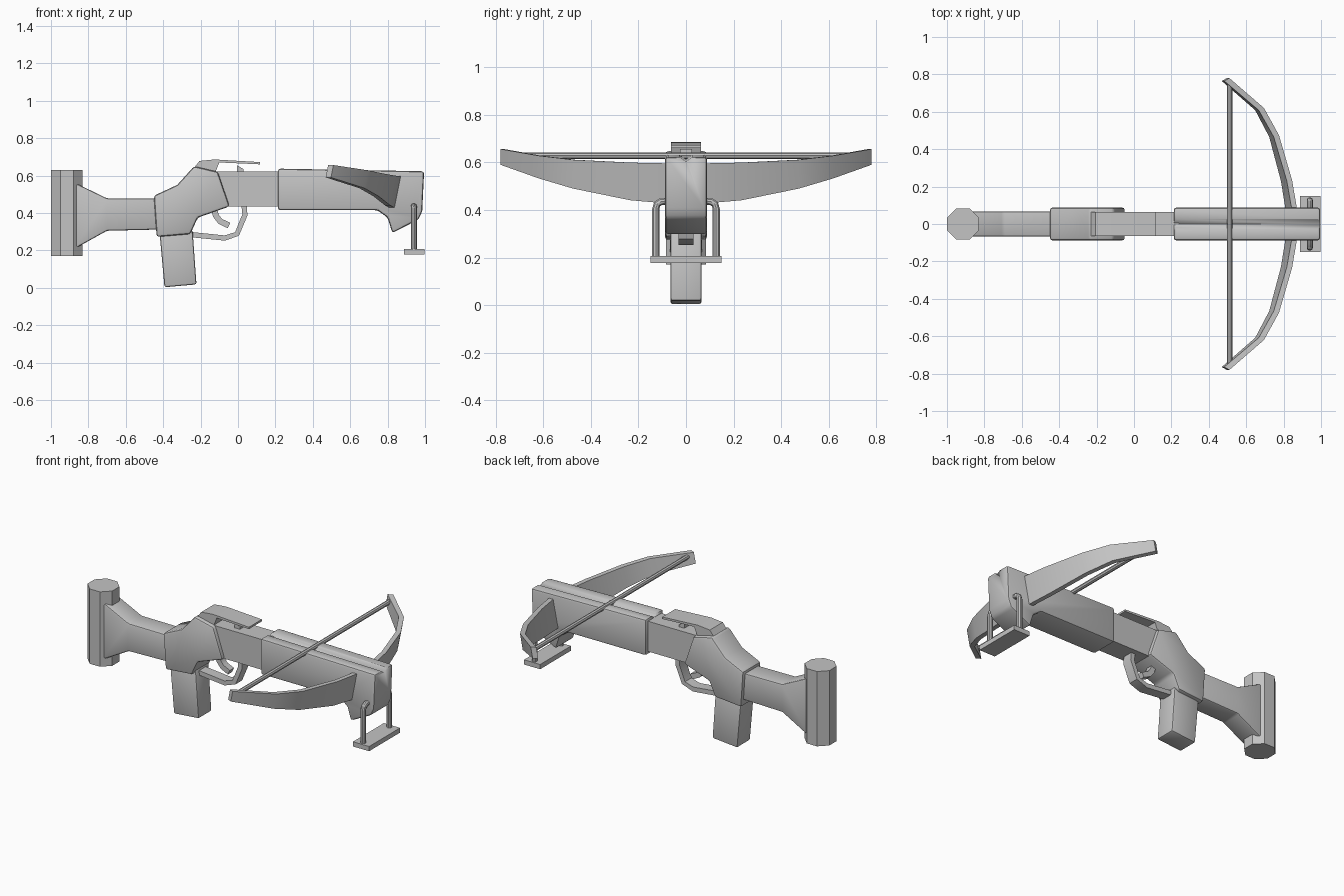
import bpy, bmesh, math
from mathutils import Vector

if "Cube" in bpy.data.objects:
    bpy.data.objects.remove(bpy.data.objects["Cube"], do_unlink=True)

GREY = (0.55, 0.55, 0.55, 1)
grey = bpy.data.materials.new("plain grey")
grey.use_nodes = True
grey.diffuse_color = GREY
grey.node_tree.nodes["Principled BSDF"].inputs["Base Color"].default_value = GREY


def finish(ob, bevel=0, segments=2):
    """Apply colour, optional rounded edges and smooth shading."""
    ob.data.materials.append(grey)
    bpy.ops.object.select_all(action="DESELECT")
    ob.select_set(True)
    bpy.context.view_layer.objects.active = ob
    if bevel:
        mod = ob.modifiers.new("rounded edges", "BEVEL")
        mod.width, mod.segments = bevel, segments
        mod.limit_method, mod.angle_limit = "ANGLE", math.radians(25)
        bpy.ops.object.modifier_apply(modifier=mod.name)
    bpy.ops.object.shade_smooth_by_angle(angle=math.radians(32))
    return ob


def loft(name, rings, bevel=0, segments=2):
    """Skin a row of equal-sized rings and cap both ends."""
    bm = bmesh.new()
    loops = [[bm.verts.new(p) for p in ring] for ring in rings]
    for a, b in zip(loops, loops[1:]):
        for i in range(len(a)):
            j = (i + 1) % len(a)
            bm.faces.new((a[i], a[j], b[j], b[i]))
    bm.faces.new(loops[0])
    bm.faces.new(loops[-1])
    bmesh.ops.recalc_face_normals(bm, faces=bm.faces)
    mesh = bpy.data.meshes.new(name)
    bm.to_mesh(mesh)
    bm.free()
    ob = bpy.data.objects.new(name, mesh)
    bpy.context.collection.objects.link(ob)
    return finish(ob, bevel, segments)


def side_part(name, outline, half, bevel=0, segments=2):
    """Extrude a side outline (x, z) across the width."""
    return loft(name, [[(x, y, z) for x, z in outline] for y in (-half, half)], bevel, segments)


def strip(name, path, thick, half):
    """Flat bent bar following a side path."""
    pts = [Vector(p) for p in path]
    upper, lower = [], []
    for i, p in enumerate(pts):
        d = (pts[min(i + 1, len(pts) - 1)] - pts[max(i - 1, 0)]).normalized()
        n = Vector((-d.y, d.x)) * thick / 2
        upper.append(tuple(p + n))
        lower.append(tuple(p - n))
    return side_part(name, upper + lower[::-1], half)


def tube(name, path, radius, sides=10):
    """Round bar along points lying in a plane of constant x."""
    rings = []
    pts = [Vector(p) for p in path]
    for i, p in enumerate(pts):
        d = (pts[min(i + 1, len(pts) - 1)] - pts[max(i - 1, 0)]).normalized()
        u = Vector((1, 0, 0))
        v = d.cross(u)
        rings.append([p + radius * (u * math.cos(t) + v * math.sin(t))
                      for t in (math.tau * k / sides for k in range(sides))])
    return loft(name, rings)


# Shoulder rest: upright octagonal post
bpy.ops.mesh.primitive_cylinder_add(vertices=8, radius=0.091, depth=0.46,
                                    location=(-0.915, 0, 0.4),
                                    rotation=(0, 0, math.pi / 8))
bpy.context.object.name = "shoulder_rest"
# an eighth turn in half keeps flat sides facing forward and sideways
finish(bpy.context.object)

# Stock, receiver, magazine and middle section
side_part("stock", [(-0.88, 0.565), (-0.70, 0.478), (-0.40, 0.476), (-0.40, 0.312),
                    (-0.70, 0.305), (-0.88, 0.205)], 0.067, 0.01)
side_part("receiver", [(-0.45, 0.492), (-0.325, 0.55), (-0.235, 0.65), (-0.108, 0.62),
                       (-0.045, 0.435), (-0.215, 0.375), (-0.255, 0.287),
                       (-0.435, 0.272)], 0.088, 0.014)
side_part("magazine", [(-0.42, 0.30), (-0.393, 0.003), (-0.222, 0.018),
                       (-0.243, 0.31)], 0.065, 0.01)
side_part("middle_section", [(-0.15, 0.621), (0.24, 0.621), (0.24, 0.435),
                             (-0.15, 0.435)], 0.065)

# Fore stock with drop nose and a bolt groove along the top
fore = side_part("fore_stock", [(0.213, 0.637), (0.995, 0.623), (0.985, 0.41),
                                (0.965, 0.365), (0.825, 0.293), (0.80, 0.375),
                                (0.745, 0.415), (0.213, 0.415)], 0.088, 0.014)
cutter = loft("groove_cutter", [[(x, -0.054, z + 0.02), (x, 0.054, z + 0.02), (x, 0, z - 0.02)]
                                for x, z in ((0.1, 0.639), (1.1, 0.621))])
cutter.hide_render = True
mod = fore.modifiers.new("bolt groove", "BOOLEAN")
mod.operation, mod.object, mod.solver = "DIFFERENCE", cutter, "EXACT"
bpy.context.view_layer.objects.active = fore
bpy.ops.object.modifier_apply(modifier=mod.name)
bpy.data.objects.remove(cutter, do_unlink=True)

# Top cover reaching over the string catch
side_part("top_cover", [(-0.24, 0.635), (-0.206, 0.678), (-0.126, 0.686), (0.118, 0.672),
                        (0.118, 0.660), (-0.10, 0.670), (-0.12, 0.62)], 0.063)
side_part("string_catch", [(-0.006, 0.61), (-0.006, 0.656), (0.03, 0.634), (0.03, 0.61)], 0.025)

# Trigger and its guard
strip("trigger", [(-0.13, 0.43), (-0.118, 0.385), (-0.095, 0.355), (-0.048, 0.333)], 0.032, 0.02)
strip("trigger_guard", [(-0.26, 0.285), (-0.16, 0.275), (-0.07, 0.266), (-0.005, 0.288),
                        (0.037, 0.39), (0.032, 0.445)], 0.028, 0.032)

# Bow: one half as stations (y, outer x, bottom z, top z), mirrored to the other side
half_bow = [(0.78, 0.51, 0.590, 0.656), (0.62, 0.695, 0.533, 0.628),
            (0.475, 0.775, 0.490, 0.611), (0.235, 0.845, 0.441, 0.599),
            (0.09, 0.870, 0.428, 0.596)]
stations = half_bow + [(-y, *rest) for y, *rest in half_bow[::-1]]
rings = []
for y, x, low, high in stations:
    lean = 0.2 * (high - low)
    slant = 0.015 * abs(y) / 0.78 * (1 if y > 0 else -1)
    rings.append([(x, y, high), (x - 0.028, y - slant, high),
                  (x - 0.028 - lean, y - slant, low), (x - lean, y, low)])
loft("bow", rings)
tube("bow_string", [(0.512, -0.755, 0.628), (0.512, 0.755, 0.628)], 0.014, 8)

# Foot stirrup: plate with a bent post on each side
side_part("stirrup_plate", [(0.887, 0.178), (0.997, 0.178), (0.997, 0.207), (0.887, 0.207)], 0.15)
for name, s in (("left", 1), ("right", -1)):
    tube(f"stirrup_post_{name}",
         [(0.94, s * y, z) for y, z in ((0.127, 0.19), (0.127, 0.405), (0.121, 0.425),
                                        (0.105, 0.435), (0.07, 0.437))], 0.016)
